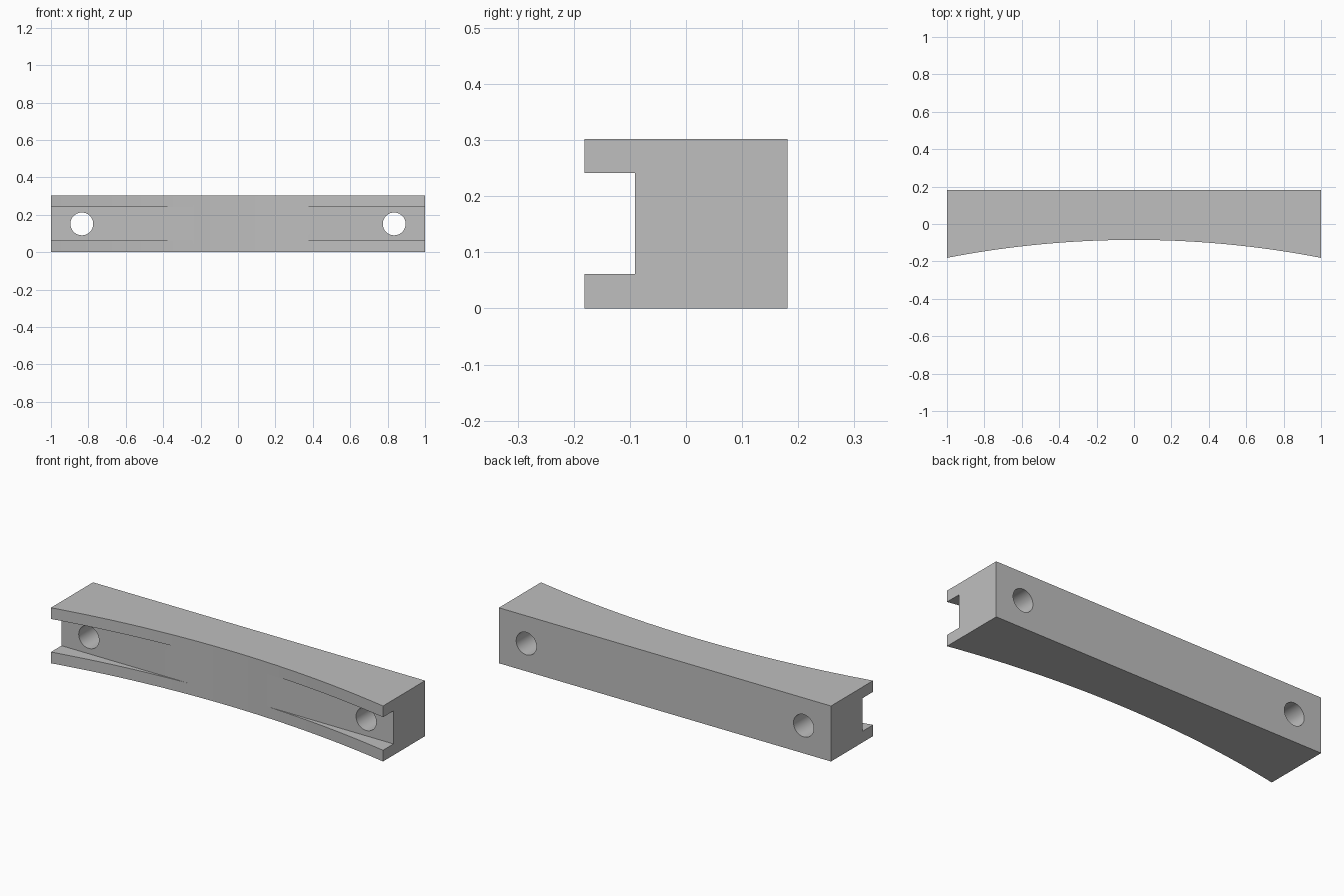
import bpy, bmesh, math
from mathutils import Matrix

default = bpy.data.objects.get("Cube")
if default:
    bpy.data.objects.remove(default, do_unlink=True)

HEIGHT, BACK, TIP, MID = 0.302, 0.181, -0.181, -0.085
SAG = MID - TIP
RADIUS = (1 + SAG * SAG) / (2 * SAG)

grey = bpy.data.materials.new("plain grey")
grey.use_nodes = True
colour = (0.52, 0.52, 0.52, 1)
grey.diffuse_color = colour
grey.node_tree.nodes["Principled BSDF"].inputs["Base Color"].default_value = colour


def make_object(name, bm):
    bmesh.ops.recalc_face_normals(bm, faces=bm.faces)
    mesh = bpy.data.meshes.new(name)
    bm.to_mesh(mesh)
    bm.free()
    mesh.materials.append(grey)
    obj = bpy.data.objects.new(name, mesh)
    bpy.context.collection.objects.link(obj)
    return obj


def cut(target, cutter):
    mod = target.modifiers.new(cutter.name, "BOOLEAN")
    mod.operation = "DIFFERENCE"
    mod.solver = "EXACT"
    mod.object = cutter
    bpy.context.view_layer.objects.active = target
    bpy.ops.object.modifier_apply(modifier=mod.name)
    bpy.data.objects.remove(cutter, do_unlink=True)


# Bar: straight back, front hollowed to a wide circular arc
bm = bmesh.new()
STEPS = 64
outline = [(1, BACK), (-1, BACK)]
for i in range(STEPS + 1):
    x = -1 + 2 * i / STEPS
    outline.append((x, MID - RADIUS + math.sqrt(RADIUS ** 2 - x * x)))
base = bm.faces.new([bm.verts.new((x, y, 0)) for x, y in outline])
top = bmesh.ops.extrude_face_region(bm, geom=[base])["geom"]
bmesh.ops.translate(bm, vec=(0, 0, HEIGHT),
                    verts=[v for v in top if isinstance(v, bmesh.types.BMVert)])
bar = make_object("curved_bar", bm)

# Straight slot along the front, open at both ends
bm = bmesh.new()
bmesh.ops.create_cube(bm, size=1, matrix=Matrix.Translation((0, -0.2905, HEIGHT / 2))
                      @ Matrix.Diagonal((2.4, 0.4, 0.18, 1)))
cut(bar, make_object("slot_cutter", bm))

# Round bolt holes from front to back
for side in (-1, 1):
    bm = bmesh.new()
    bmesh.ops.create_cone(bm, cap_ends=True, segments=48, radius1=0.061, radius2=0.061,
                          depth=1, matrix=Matrix.Translation((side * 0.835, 0, HEIGHT / 2))
                          @ Matrix.Rotation(math.pi / 2, 4, "X"))
    cut(bar, make_object("hole_cutter", bm))

# Smooth arcs and holes, crisp edges
bpy.ops.object.select_all(action="DESELECT")
bar.select_set(True)
bpy.context.view_layer.objects.active = bar
bpy.ops.object.shade_smooth_by_angle(angle=math.radians(30))
